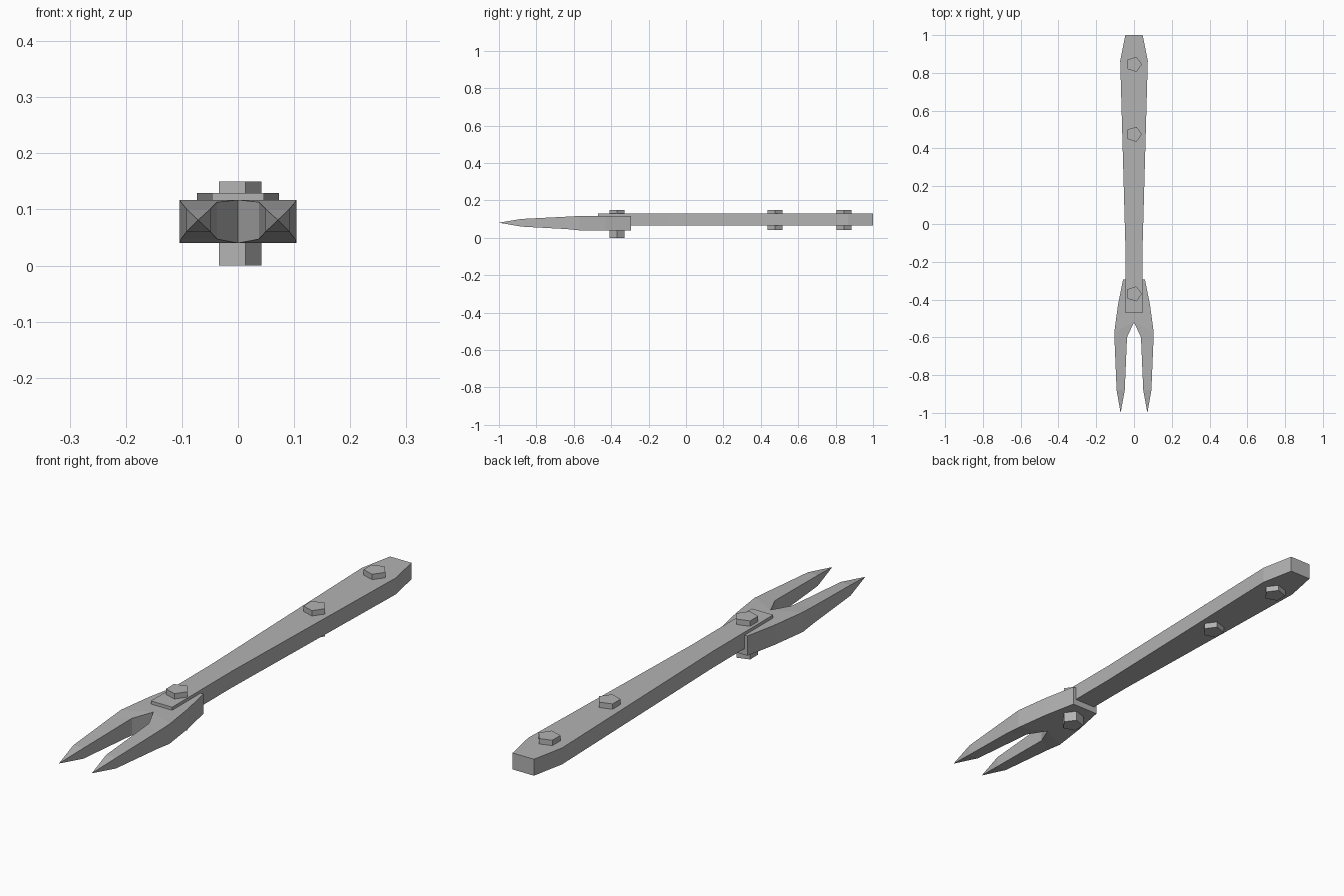
import bpy
import bmesh
from math import cos, sin, tau

cube = bpy.data.objects.get("Cube")
if cube:
    bpy.data.objects.remove(cube, do_unlink=True)

# One grey metal for the whole tool
metal = bpy.data.materials.new("grey metal")
metal.use_nodes = True
grey = (0.45, 0.45, 0.45, 1)
metal.diffuse_color = grey
metal.node_tree.nodes["Principled BSDF"].inputs["Base Color"].default_value = grey


def finish(bm, name):
    bmesh.ops.recalc_face_normals(bm, faces=bm.faces)
    mesh = bpy.data.meshes.new(name)
    bm.to_mesh(mesh)
    bm.free()
    mesh.materials.append(metal)
    obj = bpy.data.objects.new(name, mesh)
    bpy.context.collection.objects.link(obj)
    return obj


def prism(name, outline, z_low, z_high):
    """Extrude a flat outline upwards."""
    bm = bmesh.new()
    low = [bm.verts.new((x, y, z_low)) for x, y in outline]
    high = [bm.verts.new((x, y, z_high)) for x, y in outline]
    bm.faces.new(low)
    bm.faces.new(high)
    for i in range(len(low)):
        j = (i + 1) % len(low)
        bm.faces.new((low[i], low[j], high[j], high[i]))
    return finish(bm, name)


# Handle: half widths along its length, mirrored into an outline
profile = [(0.046, -0.47), (0.046, -0.1), (0.073, 0.865), (0.046, 1.0)]
prism("handle", profile + [(-x, y) for x, y in reversed(profile)], 0.065, 0.129)

# Pentagonal bolts passing through the handle
for name, y, bottom in (("rear_bolt", 0.845, 0.042),
                        ("middle_bolt", 0.475, 0.042),
                        ("head_bolt", -0.37, 0.0)):
    ring = [(0.042 * cos(tau * i / 5), y + 0.042 * sin(tau * i / 5)) for i in range(5)]
    prism(name, ring, bottom, 0.15)

# Forked head: half of it as sections (inner x, y, outer x, y, bottom, top)
sections = [
    (0, -0.295, 0.058, -0.295, 0.04, 0.117),
    (0, -0.40, 0.085, -0.43, 0.04, 0.117),
    (0, -0.52, 0.104, -0.57, 0.04, 0.117),
    (0.037, -0.60, 0.102, -0.64, 0.047, 0.113),
    (0.049, -0.88, 0.092, -0.88, 0.06, 0.101),
]
bm = bmesh.new()
rings = []
for xi, yi, xo, yo, low, high in sections:
    corners = ((xi, yi, low), (xo, yo, low), (xo, yo, high), (xi, yi, high))
    rings.append([bm.verts.new(c) for c in corners])
tip = bm.verts.new((0.071, -1.0, 0.081))
bm.faces.new(rings[0])
for n, (a, b) in enumerate(zip(rings, rings[1:])):
    for i in range(4):
        if i == 3 and n < 2:
            continue  # open on the mirror plane
        j = (i + 1) % 4
        bm.faces.new((a[i], a[j], b[j], b[i]))
for i in range(4):
    bm.faces.new((rings[-1][i], rings[-1][(i + 1) % 4], tip))
head = finish(bm, "forked_head")
mirror = head.modifiers.new("mirror", "MIRROR")
mirror.use_clip = True
